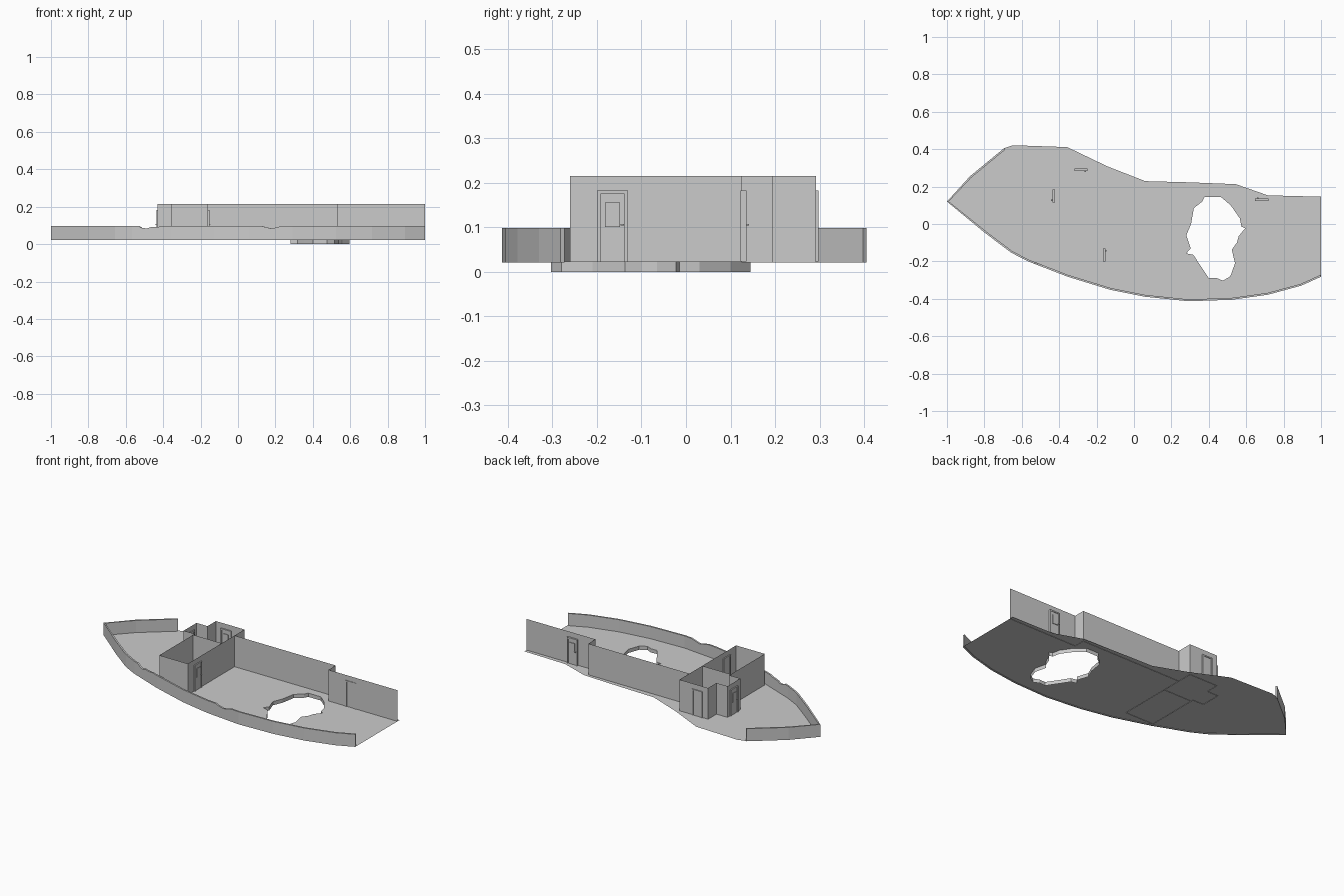
import bpy, bmesh
from mathutils import Vector, Matrix

if "Cube" in bpy.data.objects:
    bpy.data.objects.remove(bpy.data.objects["Cube"])

DECK, ROOF = 0.023, 0.215


def finish(name, bm):
    me = bpy.data.meshes.new(name)
    bm.to_mesh(me)
    bm.free()
    ob = bpy.data.objects.new(name, me)
    bpy.context.collection.objects.link(ob)
    return ob


def ribbon(name, pts, z0, tops, closed=False):
    """Upright sheet following a plan path; tops is a height or a list of heights."""
    if not isinstance(tops, list):
        tops = [tops] * len(pts)
    bm = bmesh.new()
    low = [bm.verts.new((x, y, z0)) for x, y in pts]
    high = [bm.verts.new((p[0], p[1], t)) for p, t in zip(pts, tops)]
    n = len(pts)
    for i in range(n if closed else n - 1):
        j = (i + 1) % n
        bm.faces.new((low[i], low[j], high[j], high[i]))
    return finish(name, bm)


# plan curves: starboard side runs bow to stern, port side runs stern to bow
BOW = (-1, 0.12)
lower = [(-0.80, -0.045), (-0.657, -0.153), (-0.566, -0.20), (-0.357, -0.281),
         (-0.13, -0.351), (0.06, -0.389), (0.292, -0.413), (0.523, -0.405),
         (0.716, -0.378), (0.893, -0.33), (1, -0.282)]
upper = [(1, 0.146), (0.716, 0.153), (0.544, 0.213), (0.287, 0.223), (0.06, 0.229),
         (-0.142, 0.308), (-0.357, 0.411), (-0.646, 0.421), (-0.695, 0.405), (-0.877, 0.255)]
hole = [(.378, .145), (.464, .145), (.517, .10), (.566, .03), (.575, -.015), (.595, -.022),
        (.56, -.065), (.55, -.10), (.523, -.137), (.54, -.21), (.515, -.28), (.475, -.303),
        (.44, -.288), (.40, -.29), (.35, -.215), (.318, -.165), (.28, -.157), (.303, -.13),
        (.28, -.06), (.305, 0), (.32, .085), (.365, .12)]

# deck sheet with the ragged hole
bm = bmesh.new()
edges = []
for loop in ([BOW] + lower + upper, hole):
    vs = [bm.verts.new((x, y, DECK)) for x, y in loop]
    edges += [bm.edges.new((vs[i], vs[(i + 1) % len(vs)])) for i in range(len(vs))]
bmesh.ops.triangle_fill(bm, use_beauty=True, use_dissolve=False, edges=edges, normal=(0, 0, 1))
finish("deck", bm)

# lip hanging below the hole
ribbon("hole_lip", hole, 0, DECK, closed=True)

# bulwark with two chipped dips in its top edge
dips = [(-.535, .098), (-.515, .087), (-.49, .082), (-.47, .09), (-.42, .093), (-.40, .098),
        (.12, .098), (.15, .09), (.18, .083), (.21, .09), (.24, .098)]
side = [BOW] + lower


def y_on_side(x):
    for (x0, y0), (x1, y1) in zip(side, side[1:]):
        if x0 <= x <= x1:
            return y0 + (y1 - y0) * (x - x0) / (x1 - x0)


run = [(x, y, 0.098) for x, y in side] + [(x, y_on_side(x), z) for x, z in dips]
run.sort()
run = [(x, y, 0.098) for x, y in upper[-2:]] + run
rail = ribbon("bulwark", [(x, y) for x, y, z in run], 0.021, [z for x, y, z in run])
m = rail.modifiers.new("thickness", 'SOLIDIFY')
m.thickness = 0.01
m.offset = -1      # path normals face outward, so thicken inward

# cabin walls
cabin = [(-.16, -.26), (-.16, .292), (-.355, .292), (-.355, .21), (-.43, .21),
         (-.43, .085), (-.355, .085), (-.355, -.26)]
ribbon("cabin_walls", cabin, 0.021, ROOF, closed=True)
ribbon("cabin_partition", [(-.16, .07), (-.355, .07)], 0.021, ROOF)
ribbon("long_wall", [(-.16, .195), (.53, .195), (.53, .125), (1, .125)], 0.021, ROOF)


# doors: slab with recessed panels and a small handle
def box(bm, x, y, z, sx, sy, sz):
    bmesh.ops.create_cube(bm, size=1, matrix=Matrix.Translation((x, y, z)) @ Matrix.Diagonal((sx, sy, sz, 1)))


def door(name, x, y, turn):
    """turn is the outward direction of the door face in degrees around z (0 = -y)."""
    bm = bmesh.new()
    w, h, t = 0.07, 0.16, 0.007
    for s in (-1, 1):
        box(bm, s * (w / 2 - .004), 0, DECK + h / 2, .008, 2 * t, h)          # posts
    box(bm, 0, 0, DECK + h - .004, w - .016, 2 * t, .008)                      # lintel
    box(bm, 0, 0, DECK + h / 2 - .004, w - .016, t, h - .008)                  # leaf
    box(bm, 0, -t * .6, DECK + .105, .034, t * .8, .055)                       # upper panel
    box(bm, .022, -t, DECK + .083, .008, t * 1.6, .004)                        # handle
    ob = finish(name, bm)
    ob.location = (x, y, 0)
    ob.rotation_euler.z = turn * 3.14159265 / 180


door("front_cabin_door", -.16, -.165, 90)
door("rear_cabin_door", -.283, .291, 0)
door("bay_door", -.43, .15, -90)
door("long_wall_door", .683, .129, 180)
